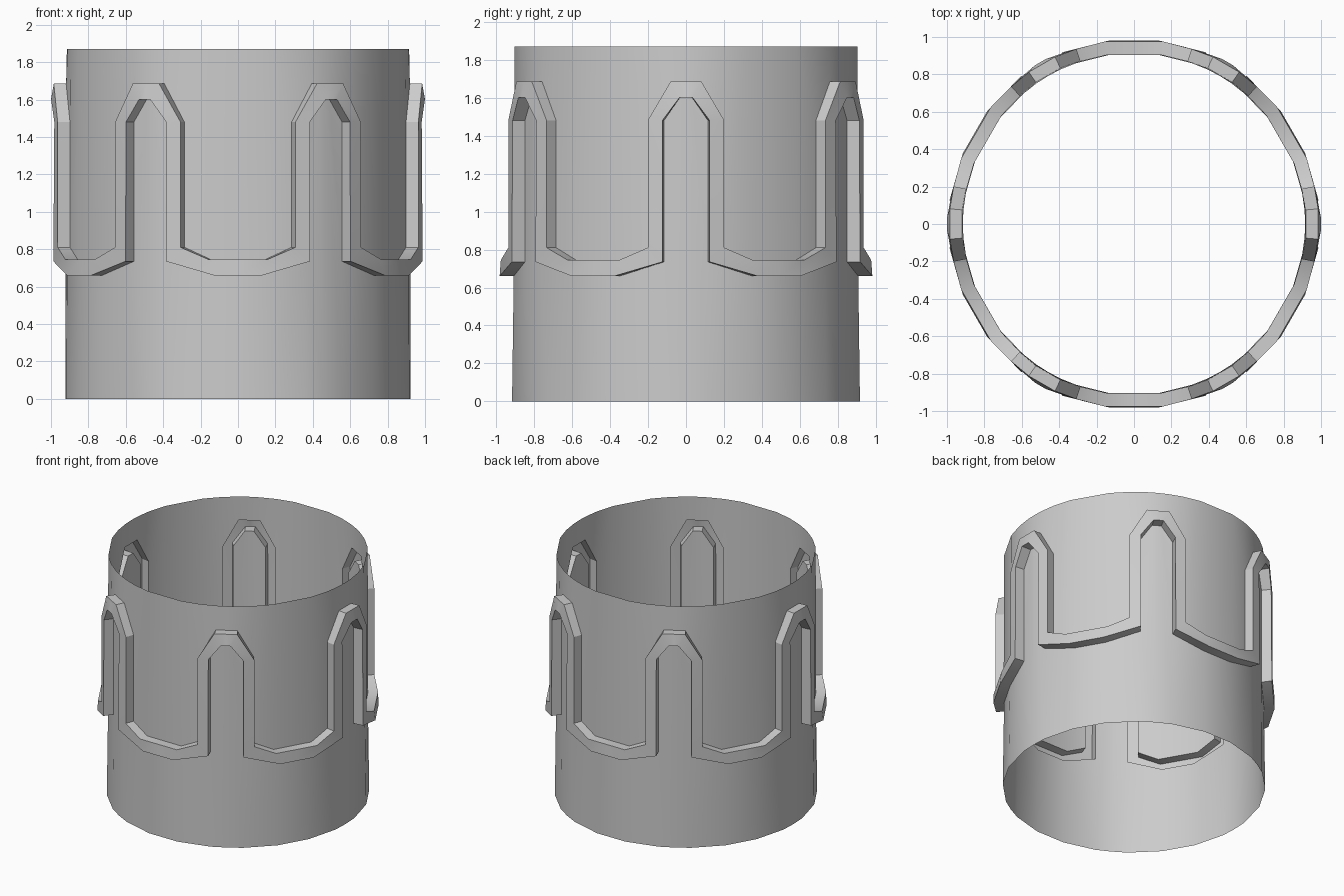
import bpy, bmesh
from math import sin, cos, radians

if "Cube" in bpy.data.objects:
    bpy.data.objects.remove(bpy.data.objects["Cube"])

bm = bmesh.new()

# Half of one 60 degree repeat: (angle from arch centre, height, wall radius, raised radius)
c = lambda deg: cos(radians(deg))
UPPER = [(0, 1.685, .922 * c(4.7), .988 * c(4.7)), (4.7, 1.685, .922, .988),
         (11.8, 1.48, .918, .985), (11.8, .81, .918, .985),
         (20.8, .745, .917, .988), (30, .745, .917 * c(9.2), .988 * c(9.2))]
LOWER = [(0, 1.60, .922 * c(2), 1.0), (2, 1.60, .922, 1.0),
         (7.2, 1.48, .92, .99), (7.2, .735, .92, .995),
         (22.5, .66, .915, .99), (30, .66, .915 * c(7.5), .99 * c(7.5))]


def point(angle, z, r, mirror, turn):
    a = radians(turn + (-angle if mirror else angle))
    return bm.verts.new((r * cos(a), r * sin(a), z))


def face(verts, mirror):
    bm.faces.new(verts if mirror else verts[::-1])


for k in range(6):
    for mirror in (False, True):
        def row(pts, radius):
            return [point(p[0], p[1], p[radius], mirror, 60 * k) for p in pts]
        a_in, a_out = row(UPPER, 2), row(UPPER, 3)
        b_in, b_out = row(LOWER, 2), row(LOWER, 3)
        # rims of the tube
        top = [point(a, 1.87, r, mirror, 60 * k) for a, r in
               ((0, .915), (4.7, .915), (11.8, .915), (20.8, .915), (30, .915 * c(9.2)))]
        bot = [point(a, 0, r, mirror, 60 * k) for a, r in
               ((0, .922), (7.2, .924), (22.5, .924), (30, .924 * c(7.5)))]
        # wall above the band
        face([top[0], top[1], a_in[1], a_in[0]], mirror)
        face([top[1], top[2], a_in[2], a_in[1]], mirror)
        face([top[2], top[3], a_in[4], a_in[3], a_in[2]], mirror)
        face([top[3], top[4], a_in[5], a_in[4]], mirror)
        # wall below the band
        face([b_in[0], b_in[1], b_in[2], b_in[3], bot[1], bot[0]], mirror)
        face([b_in[3], b_in[4], bot[2], bot[1]], mirror)
        face([b_in[4], b_in[5], bot[3], bot[2]], mirror)
        # raised hollow band: upper side, front, lower side
        for i in range(5):
            j = i + 1
            face([a_in[i], a_in[j], a_out[j], a_out[i]], mirror)
            face([a_out[i], a_out[j], b_out[j], b_out[i]], mirror)
            face([b_out[i], b_out[j], b_in[j], b_in[i]], mirror)

bmesh.ops.remove_doubles(bm, verts=bm.verts, dist=0.001)
bmesh.ops.recalc_face_normals(bm, faces=bm.faces)
# make sure the wall faces outwards
if sum(f.normal.dot(f.calc_center_median()) * f.calc_area() for f in bm.faces) < 0:
    bmesh.ops.reverse_faces(bm, faces=bm.faces)

mesh = bpy.data.meshes.new("banded_tube")
bm.to_mesh(mesh)
bm.free()
tube = bpy.data.objects.new("banded_tube", mesh)
bpy.context.collection.objects.link(tube)
bpy.context.view_layer.objects.active = tube
tube.select_set(True)
bpy.ops.object.shade_smooth_by_angle(angle=radians(25))
